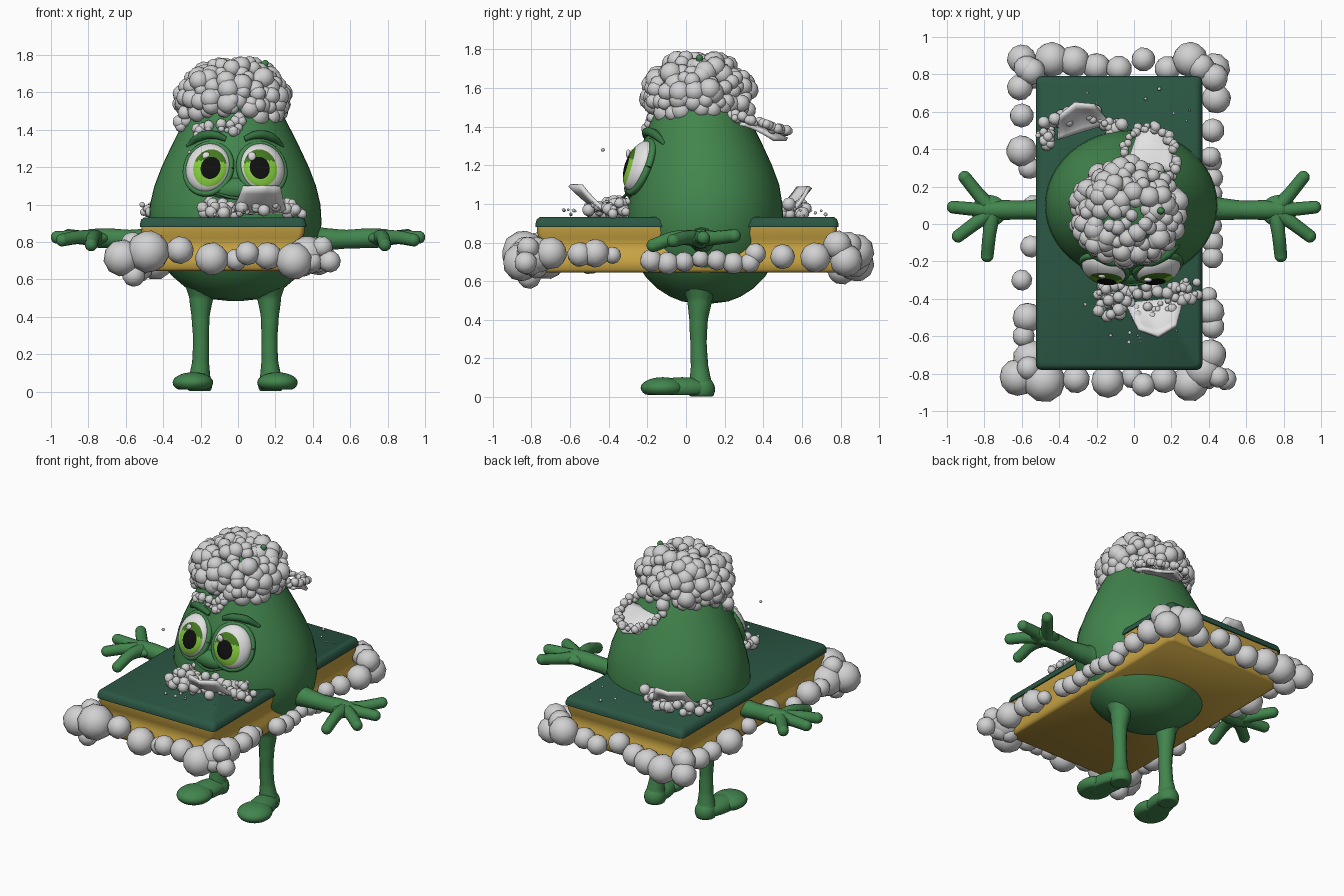
import bpy, bmesh, math, random
from math import sin, cos, pi, sqrt
from mathutils import Matrix, Vector

random.seed(7)
if "Cube" in bpy.data.objects:
    bpy.data.objects.remove(bpy.data.objects["Cube"])


def material(name, r, g, b):
    m = bpy.data.materials.new(name)
    m.use_nodes = True
    m.diffuse_color = (r, g, b, 1)
    m.node_tree.nodes["Principled BSDF"].inputs["Base Color"].default_value = (r, g, b, 1)
    return m


SKIN = material("leaf green", .055, .235, .075)
BROW = material("brow green", .035, .165, .052)
PAD = material("pad green", .024, .095, .058)
SPONGE = material("sponge yellow", .58, .37, .055)
FOAM = material("foam grey", .64, .64, .65)
WHITE = material("white", .76, .76, .76)
LIME = material("lime", .24, .62, .05)
MOSS = material("moss", .06, .19, .015)
BLACK = material("black", .005, .005, .005)
rand = random.uniform
CX, CY = -.015, .1


def finish(name, bm, mats):
    bmesh.ops.recalc_face_normals(bm, faces=bm.faces)
    me = bpy.data.meshes.new(name)
    for f in bm.faces:
        f.smooth = True
    bm.to_mesh(me)
    bm.free()
    for m in mats:
        me.materials.append(m)
    ob = bpy.data.objects.new(name, me)
    bpy.context.collection.objects.link(ob)
    return ob


def loft(name, loops, mat):
    """Skin a stack of equal-length point loops and cap both ends."""
    bm = bmesh.new()
    rings = [[bm.verts.new(p) for p in loop] for loop in loops]
    n = len(rings[0])
    for a, b in zip(rings, rings[1:]):
        for i in range(n):
            j = (i + 1) % n
            bm.faces.new((a[i], a[j], b[j], b[i]))
    bm.faces.new(rings[0])
    bm.faces.new(rings[-1])
    return finish(name, bm, [mat])


def ellipsoid(name, matrix, mat, floor=-1):
    bm = bmesh.new()
    bmesh.ops.create_uvsphere(bm, u_segments=28, v_segments=18, radius=1, matrix=matrix)
    for v in bm.verts:
        v.co.z = max(v.co.z, floor)
    return finish(name, bm, [mat])


def place(loc, scale, rot=Matrix()):
    return Matrix.Translation(loc) @ rot @ Matrix.Diagonal((*scale, 1))


def tube(name, pts, mat, cap=True):
    """Tapered smooth tube through (x, y, z, radius) points."""
    cu = bpy.data.curves.new(name, 'CURVE')
    cu.dimensions = '3D'
    cu.bevel_depth, cu.bevel_resolution, cu.resolution_u = 1, 4, 8
    cu.use_fill_caps = True
    sp = cu.splines.new('BEZIER')
    sp.bezier_points.add(len(pts) - 1)
    for bp, p in zip(sp.bezier_points, pts):
        bp.co, bp.radius = p[:3], p[3]
        bp.handle_left_type = bp.handle_right_type = 'AUTO'
    cu.materials.append(mat)
    bpy.context.collection.objects.link(bpy.data.objects.new(name, cu))
    if cap:
        ellipsoid(name + "_tip", place(pts[-1][:3], [pts[-1][3]] * 3), mat)


def bubbles(name, items, detail=2):
    """Coarse foam balls from (position, radius) pairs."""
    bm = bmesh.new()
    for p, r in items:
        spin = Matrix.Rotation(rand(0, 6), 4, (rand(-1, 1), rand(-1, 1), 1))
        bmesh.ops.create_icosphere(bm, subdivisions=detail, radius=1,
                                   matrix=place(p, (r, r, r), spin))
    return finish(name, bm, [FOAM])


# Body: pear-shaped profile, slightly flattened front to back
profile = [(.485, .04), (.495, .13), (.52, .2), (.56, .27), (.62, .34), (.7, .4), (.8, .445),
           (.9, .462), (1, .456), (1.1, .432), (1.2, .394), (1.3, .347), (1.4, .297),
           (1.5, .245), (1.6, .19), (1.67, .12), (1.7, .03)]
loft("body", [[(CX + r * cos(a), CY - .03 * max(0, z - 1.1) / .4 + r * sin(a) * (.87 + .1 * abs(z - .95)), z)
               for a in (2 * pi * i / 48 for i in range(48))] for z, r in profile], SKIN)


# Sponge with a shallow waist, and the scrubbing pad on top
def slab(name, levels, mat):
    loops = []
    for z, d in levels:
        loop = []
        for k, (sx, sy) in enumerate([(1, 1), (-1, 1), (-1, -1), (1, -1)]):
            for i in range(5):
                a = pi / 2 * (k + i / 4)
                loop.append((-.08 + sx * (.415 - d) + .03 * cos(a),
                             .005 + sy * (.755 - d) + .03 * sin(a), z))
        loops.append(loop)
    ob = loft(name, loops, mat)
    bpy.context.view_layer.objects.active = ob
    ob.select_set(True)
    bpy.ops.object.shade_smooth_by_angle(angle=.9)
    ob.select_set(False)


slab("sponge", [(.645, .015), (.66, .004), (.7, .0), (.73, .008), (.76, .02), (.79, .026),
                (.82, .02), (.85, .01), (.885, .008)], SPONGE)
slab("scrub_pad", [(.88, 0), (.895, 0), (.92, .008), (.932, .024)], PAD)

# Arms, hands, legs and feet, mirrored
for s, side in ((1, "left"), (-1, "right")):
    def m(*pts):
        return [(s * x + (.0 if x > .4 else CX), y, z, r) for x, y, z, r in pts]
    tube(side + "_arm", m((.34, .09, .82, .085), (.46, .08, .815, .06), (.58, .075, .815, .05),
                          (.7, .075, .82, .053), (.78, .075, .82, .05)), SKIN)
    ellipsoid(side + "_palm", place((s * .775, .07, .82), (.095, .085, .04)), SKIN)
    for name, tip, z in (("index", (.94, -.065), .81), ("middle", (.967, .09), .825),
                         ("little", (.905, .25), .835), ("thumb", (.785, -.17), .785)):
        x, y = tip
        tube(side + "_" + name, m((.755, .07, .82, .044), ((.76 + x) / 2, .035 + y / 2, .825, .036),
                                  (x, y, z, .034)), SKIN)
    tube(side + "_leg", m((.175, .07, .58, .1), (.182, .07, .5, .064), (.185, .065, .4, .048),
                          (.183, .065, .28, .042), (.185, .07, .16, .045), (.19, .075, .07, .058)), SKIN)
    # Foot: rounded toe, sloping instep and heel on a flat sole
    turn = Matrix.Rotation(s * .2, 4, 'Z')
    ellipsoid(side + "_toe", place((s * .226 + CX, -.12, .048), (.108, .115, .055), turn), SKIN, .012)
    ellipsoid(side + "_instep", place((s * .21 + CX, -.02, .045), (.08, .165, .058), turn), SKIN, .01)
    ellipsoid(side + "_heel", place((s * .19 + CX, .08, .04), (.068, .07, .07)), SKIN, .004)

    # Eye: flattened ball with rings of colour around the gaze direction
    frame = place((s * .145 + CX, -.24, 1.195), (.122, .07, .138),
                  Matrix.Rotation(s * .3, 4, 'Z') @ Matrix.Rotation(-.38, 4, 'X'))
    gaze = Matrix.Rotation(-s * .32, 4, 'Z') @ Matrix.Rotation(pi / 2 + .18, 4, 'X')
    bm = bmesh.new()
    bmesh.ops.create_uvsphere(bm, u_segments=40, v_segments=40, radius=1)
    for f in bm.faces:
        c = f.calc_center_median()
        if c.z > .89:
            f.material_index = 3
        elif c.z > .66:
            f.material_index = 2 if (gaze @ c).z > .12 else 1
    bm.transform(frame @ gaze)
    finish(side + "_eye", bm, [WHITE, LIME, MOSS, BLACK])
    glint = frame @ Vector((-s * .3 - .28, -.86, .32))
    ellipsoid(side + "_eye_glint", place(glint, (.022, .012, .024)), WHITE)

    # Eyelid rim
    rim = [frame @ Vector((1.02 * cos(a), .12, 1.02 * sin(a))) for a in
           (2 * pi * i / 24 for i in range(25))]
    tube(side + "_eyelid", [(*p, .018) for p in rim], SKIN, False)
    # Brow, raised at its inner end
    tube(side + "_brow", m((.05, -.21, 1.35, .014), (.11, -.205, 1.372, .022),
                           (.19, -.165, 1.362, .024), (.25, -.115, 1.315, .012)), BROW)

ellipsoid("muzzle", place((CX, -.255, 1.08), (.15, .065, .065)), SKIN)
tube("mouth", [(-.12, -.3, 1.06, .006), (0, -.322, 1.035, .009), (.1, -.3, 1.06, .006)], BROW)
tube("stem", [(.09, .07, 1.66, .02), (.13, .07, 1.73, .022), (.145, .07, 1.755, .018)], SKIN)

# Foam hat: evenly spread balls over a dome
hat = []
COUNT = 150
for i in range(COUNT):
    h = 1 - 1.42 * (i + .5) / COUNT
    a = i * pi * (3 - sqrt(5))
    w = sqrt(1 - h * h)
    hat.append(((-.03 + .265 * w * cos(a) + rand(-.02, .02), .06 + .25 * w * sin(a) + rand(-.02, .02),
                 1.55 + .2 * h + rand(-.02, .02)), rand(.032, .06)))
for i in range(24):
    x, z = rand(-.22, .03), rand(1.37, 1.46)
    hat.append(((x, -.2 + (z - 1.4) * .5 + 1.5 * (x - CX) ** 2, z), rand(.012, .03)))
bubbles("foam_hat", hat)
bubbles("hat_side_foam", [((-.29 + rand(-.02, .02), .04 + rand(-.1, .1), rand(1.4, 1.55)),
                           rand(.03, .045)) for i in range(8)])

# Foam balls around the sponge: x, y, radius
front_foam = [(-.62, -.82, .1), (-.48, -.84, .115), (-.55, -.72, .1), (-.31, -.83, .075),
              (-.14, -.84, .09), (-.01, -.82, .06), (.05, -.86, .065), (.16, -.83, .075),
              (.3, -.85, .1), (.37, -.78, .1), (.49, -.83, .06), (.41, -.7, .085),
              (.42, -.55, .065), (.41, -.47, .075), (.4, -.38, .045), (-.57, -.5, .08),
              (-.59, -.6, .06), (-.6, -.3, .057), (-.55, -.12, .06)]
back_foam = [(-.6, .88, .08), (-.61, .73, .07), (-.44, .88, .095), (-.32, .87, .085), (-.2, .84, .075),
             (-.08, .83, .07), (.05, .88, .065), (.18, .83, .07), (.3, .88, .095), (.43, .83, .085),
             (.44, .67, .08), (.42, .5, .065), (.41, .36, .055), (-.6, .58, .065), (-.6, .39, .085),
             (-.56, .3, .06), (-.54, .1, .055)]
bubbles("sponge_foam", [((x, y, rand(.69, .76)), r) for x, y, r in front_foam + back_foam])
bubbles("corner_foam", [((sx * .47 - .06 + rand(-.06, .06), sy * .8 + rand(-.06, .06),
                          rand(.62, .8)), rand(.05, .08))
                        for sx in (-1, 1) for sy in (-1, 1) for k in range(4)])
bubbles("side_foam", [((.42, -.18 + .085 * i, .7 + rand(-.02, .02)), rand(.045, .06)) for i in range(7)])


# Splash sheets: a curled strip with a narrowed end
def splash(name, loc, angle, width, length, rise):
    bm = bmesh.new()
    bmesh.ops.create_grid(bm, x_segments=6, y_segments=6, size=.5)
    for v in bm.verts:
        t = v.co.y + .5
        v.co = (v.co.x * width * (1 - .35 * t), -t * length * (1 - .5 * abs(v.co.x)), rise * t ** 1.5)
    bm.transform(Matrix.Translation(loc) @ Matrix.Rotation(angle, 4, 'Z'))
    ob = finish(name, bm, [WHITE])
    ob.modifiers.new("thickness", 'SOLIDIFY').thickness = .02


splash("front_splash", (.11, -.41, .95), .1, .32, .2, .14)
splash("back_splash", (-.27, .5, .95), pi + .3, .3, .16, .13)
splash("head_splash", (.09, .29, 1.405), pi - .1, .27, .23, -.08)


# Small beads strung round the splashes
def arc(cx, cy, rx, ry, start, end, n, z, jitter, size):
    out = []
    for i in range(n):
        a = start + (end - start) * i / n
        p = Vector((cx + rx * cos(a), cy + ry * sin(a), z(sin(a))))
        out.append((p + Vector((rand(-1, 1), rand(-1, 1), rand(-.6, 1))) * jitter, rand(*size)))
    return out


bubbles("head_beads", arc(.08, .35, .14, .17, 0, 2 * pi, 56, lambda s: 1.425 - .05 * s, .013, (.016, .029)))
bubbles("front_beads", arc(.07, -.33, .24, .14, pi, 2 * pi, 48, lambda s: .97, .04, (.014, .036)))
bubbles("cluster_beads", [((-.16 + rand(-.04, .04), -.46 + rand(-.04, .04), rand(.95, .99)),
                           rand(.02, .035)) for i in range(8)])
bubbles("chin_beads", arc(.07, -.3, .22, .06, pi, 2 * pi, 30, lambda s: .99, .03, (.015, .035)))
bubbles("back_beads", arc(-.28, .46, .2, .13, .3, pi + .5, 48, lambda s: .965, .035, (.014, .036)))
bubbles("loose_drops", [((-.26, -.43, 1.28), .011)] + [
    ((rand(-.45, .3), sy * rand(.55, .75), rand(.94, .97)), rand(.006, .012))
    for sy in (-1, 1) for k in range(7)], 1)
